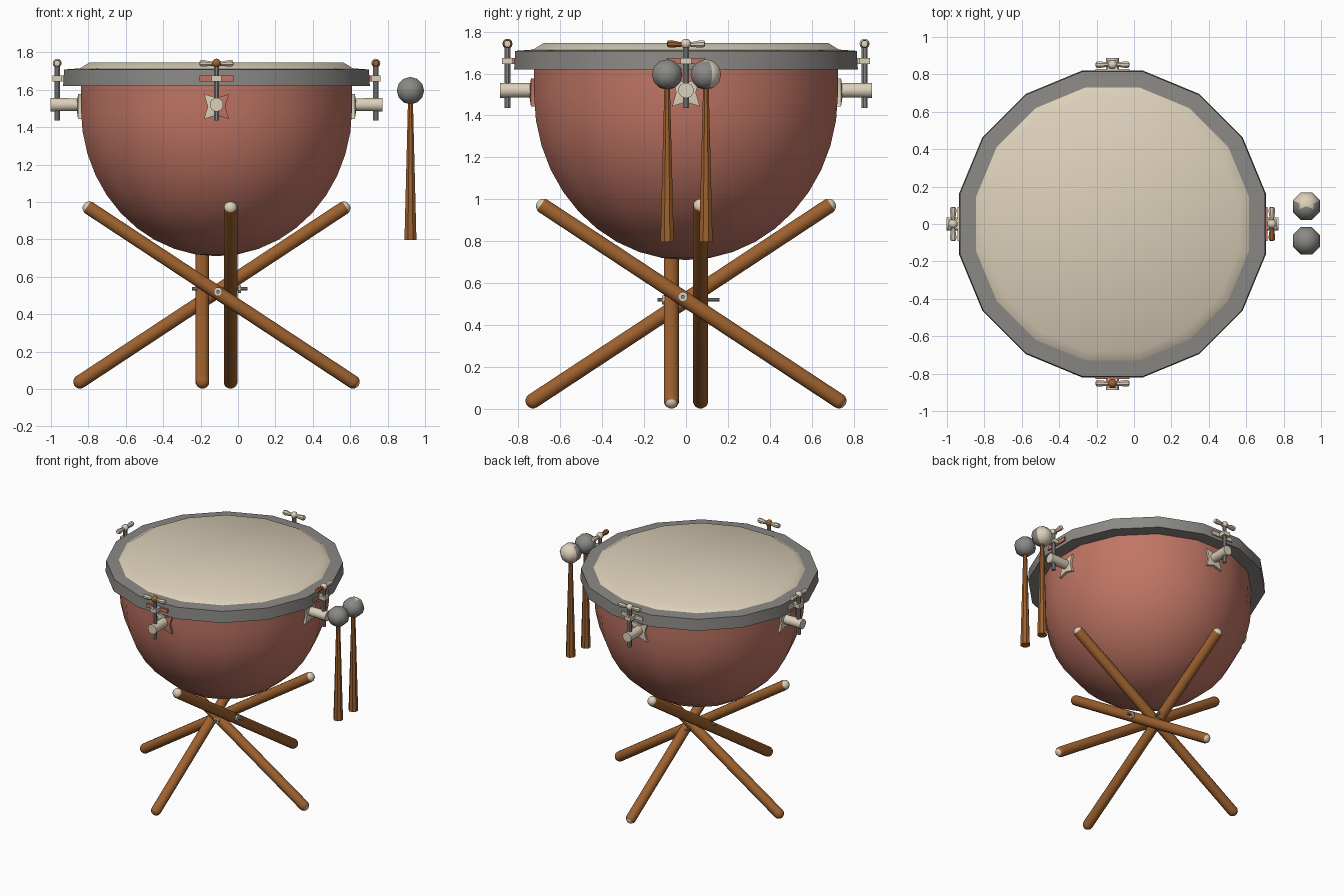
import bpy, bmesh, math
from mathutils import Vector, Matrix

if "Cube" in bpy.data.objects:
    bpy.data.objects.remove(bpy.data.objects["Cube"])

CX = -0.115  # drum centre in x


def material(name, rgb):
    m = bpy.data.materials.new(name)
    m.diffuse_color = (*rgb, 1)
    m.use_nodes = True
    m.node_tree.nodes["Principled BSDF"].inputs["Base Color"].default_value = m.diffuse_color
    return m


copper = material("copper", (0.53, 0.18, 0.13))
cream = material("cream", (0.72, 0.63, 0.49))
steel = material("grey_metal", (0.26, 0.25, 0.235))
wood = material("brown_wood", (0.34, 0.12, 0.028))


def finish(name, bm, mats, rule=None, angle=40):
    bmesh.ops.remove_doubles(bm, verts=bm.verts, dist=1e-5)
    bmesh.ops.recalc_face_normals(bm, faces=bm.faces)
    if rule:
        for f in bm.faces:
            f.material_index = rule(f.calc_center_median())
    me = bpy.data.meshes.new(name)
    bm.to_mesh(me)
    bm.free()
    for m in mats:
        me.materials.append(m)
    ob = bpy.data.objects.new(name, me)
    bpy.context.collection.objects.link(ob)
    bpy.ops.object.select_all(action='DESELECT')
    ob.select_set(True)
    bpy.context.view_layer.objects.active = ob
    bpy.ops.object.shade_smooth_by_angle(angle=math.radians(angle))
    return ob


def lathe(name, profile, n, mats, mat=Matrix(), rule=None, angle=40, closed=False):
    """Revolve (radius, height) points around local z; radius is to the flats."""
    bm = bmesh.new()
    k = 1 / math.cos(math.pi / n)
    rings = []
    for r, z in profile:
        rings.append([bm.verts.new((r * k * math.cos((i + .5) * math.tau / n),
                                    r * k * math.sin((i + .5) * math.tau / n), z))
                      for i in range(n)])
    pairs = list(zip(rings, rings[1:]))
    if closed:
        pairs.append((rings[-1], rings[0]))
    for a, b in pairs:
        for i in range(n):
            j = (i + 1) % n
            bm.faces.new((a[i], a[j], b[j], b[i]))
    ob = finish(name, bm, mats, rule, angle)
    ob.matrix_world = mat
    return ob


def along(p, q):
    d = Vector(q) - Vector(p)
    return Matrix.Translation(p) @ d.to_track_quat('Z', 'Y').to_matrix().to_4x4(), d.length


def rod(name, p, q, r1, r2, m, n=12):
    mat, L = along(p, q)
    return lathe(name, [(0, 0), (r1, 0), (r2, L), (0, L)], n, [m], mat)


def ball(name, c, r, mats, n=8, v=6, rule=None):
    prof = [(r * math.sin(math.pi * i / v), -r * math.cos(math.pi * i / v)) for i in range(v + 1)]
    return lathe(name, prof, n, mats, Matrix.Translation(c), rule, 60)


# ---- drum ----
drum = Matrix.Translation((CX, 0, 0))
bowl = [(0.725 * math.sin(a), 1.50 - 0.79 * math.cos(a))
        for a in (math.pi / 2 * i / 10 for i in range(11))]
lathe("bowl", bowl + [(0.725, 1.66)], 16, [copper], drum)
lathe("rim", [(0.72, 1.715), (0.815, 1.708), (0.82, 1.62), (0.72, 1.62)], 16, [steel],
      drum, angle=60, closed=True)
lathe("drum_skin", [(0, 1.66), (0.725, 1.66), (0.73, 1.714), (0.68, 1.745), (0, 1.747)], 16,
      [cream], drum)


# ---- tension clamps: local -y points outward, local x is sideways ----
def clamp(side, ang, knob, left_wing, lug, star_mats):
    M = drum @ Matrix.Rotation(ang, 4, 'Z')

    def P(x, y, z):
        return M @ Vector((x, y, z))

    # concave four-pointed wall plate
    bm = bmesh.new()
    layers = []
    for y in (-0.70, -0.74):
        ring = []
        for i in range(8):
            a = math.pi / 4 * i
            r = 0.047 if i % 2 == 0 else 0.094
            ring.append(bm.verts.new((r * math.cos(a), y, 1.51 + r * math.sin(a))))
        layers.append(ring)
    hub = bm.verts.new((0, -0.75, 1.51))
    a, b = layers
    for i in range(8):
        j = (i + 1) % 8
        bm.faces.new((a[i], a[j], b[j], b[i]))
        bm.faces.new((b[i], b[j], hub))
    bm.faces.new(a)
    ob = finish(side + "_wall_plate", bm, star_mats,
                (lambda c: int(c.x > 0)) if len(star_mats) > 1 else None)
    ob.matrix_world = M

    rod(side + "_bracket_arm", P(0, -0.71, 1.52), P(0, -0.887, 1.52), 0.033, 0.036, cream)
    rod(side + "_tension_screw", P(0, -0.852, 1.435), P(0, -0.852, 1.745), 0.014, 0.014, steel, 8)
    ball(side + "_screw_knob", P(0, -0.852, 1.742), 0.024, [knob])
    for s, m in ((-1, left_wing), (1, cream)):
        mat, L = along(P(0.01 * s, -0.852, 1.738), P(0.092 * s, -0.852, 1.742))
        lathe(side + ("_left_wing" if s < 0 else "_right_wing"),
              [(0, 0), (0.009, 0), (0.018, L * .75), (0.015, L * .95), (0, L)], 8, [m], mat)
    # lug fixed to the rim
    for part, w, y0, y1 in (("_rim_plate", 0.09, -0.80, -0.828), ("_rim_lug", 0.026, -0.82, -0.878)):
        bm = bmesh.new()
        bmesh.ops.create_cube(bm, size=1, matrix=Matrix.Translation((0, (y0 + y1) / 2, 1.66))
                              @ Matrix.Diagonal((2 * w, y0 - y1, 0.03, 1)))
        finish(side + part, bm, [lug if part == "_rim_plate" else cream]).matrix_world = M


clamp("front", 0, wood, cream, copper, [cream, copper])
clamp("right", math.pi / 2, cream, wood, copper, [cream])
clamp("back", math.pi, cream, cream, cream, [cream])
clamp("left", -math.pi / 2, cream, cream, cream, [cream])


# ---- crossed stand legs with rounded ends ----
def leg(name, p, q, cream_foot=False):
    r = 0.036
    mat, L = along(p, q)
    arc = [math.pi / 2 * i / 4 for i in range(5)]
    prof = [(r * math.sin(t), -r * math.cos(t)) for t in arc]
    prof += [(r * math.sin(t), L + r * math.cos(t)) for t in reversed(arc)]
    lathe(name, prof, 12, [wood, cream], mat,
          lambda c: int(c.z > L + 0.012 or (cream_foot and c.z < -0.02)))


for s, nx, ny in ((1, "right_leaning_leg", "front_leaning_leg"),
                  (-1, "left_leaning_leg", "back_leaning_leg")):
    leg(nx, (CX - 0.73 * s, 0.07 * s, 0.038), (CX + 0.68 * s, 0.07 * s, 0.967), s < 0)
    leg(ny, (CX + 0.075 * s, 0.73 * s, 0.038), (CX + 0.075 * s, -0.68 * s, 0.967), s > 0)

# pivot bolts
rod("cross_bolt_x", (-0.245, -0.015, 0.535), (0.05, -0.015, 0.535), 0.009, 0.009, steel, 8)
rod("cross_bolt_y", (-0.107, -0.135, 0.52), (-0.107, 0.16, 0.52), 0.009, 0.009, steel, 8)
rod("bolt_head_x", (0.0, -0.015, 0.535), (0.015, -0.015, 0.535), 0.022, 0.022, cream, 8)
rod("bolt_head_y", (-0.107, -0.115, 0.52), (-0.107, -0.10, 0.52), 0.022, 0.022, cream, 8)

# ---- mallets ----
for name, y in (("front_mallet", -0.09), ("back_mallet", 0.095)):
    rod(name + "_handle", (0.922, y, 0.797), (0.922, y, 1.55), 0.032, 0.013, wood, 8)
    ball(name + "_head", (0.922, y, 1.595), 0.073, [steel, cream], 8, 6,
         (lambda c: int(c.y > 0)) if y > 0 else None)
